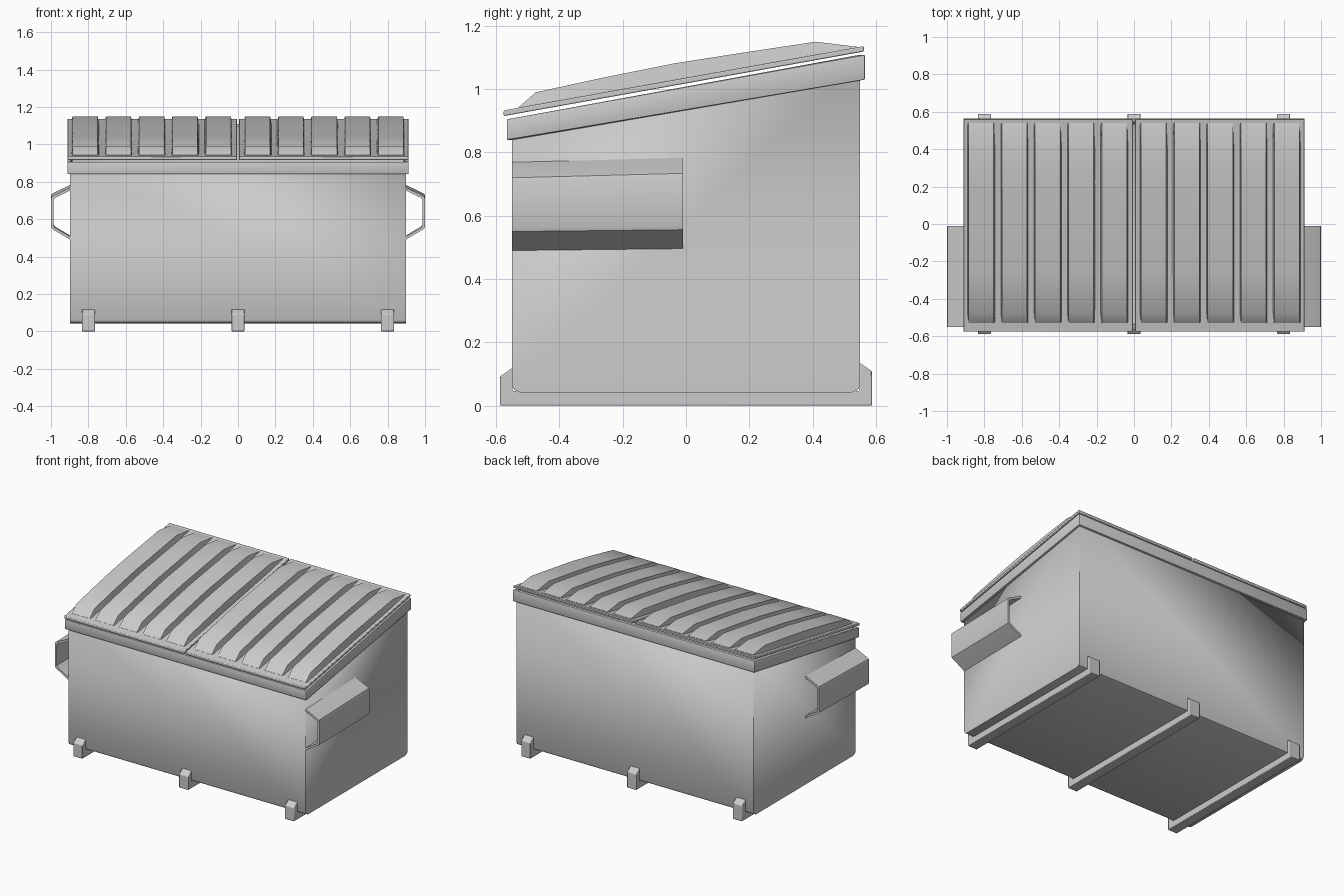
import bpy, bmesh

if "Cube" in bpy.data.objects:
    bpy.data.objects.remove(bpy.data.objects["Cube"])


def loft(name, rings, drop=None, wall=0, bevel=0, smooth=True):
    """Skin equal-length closed rings, cap both ends; optionally open some faces and give thickness."""
    bm = bmesh.new()
    vs = [[bm.verts.new(p) for p in ring] for ring in rings]
    n = len(rings[0])
    for a, b in zip(vs, vs[1:]):
        for i in range(n):
            j = (i + 1) % n
            bm.faces.new((a[i], a[j], b[j], b[i]))
    bm.faces.new(vs[0])
    bm.faces.new(vs[-1])
    bmesh.ops.recalc_face_normals(bm, faces=bm.faces)
    bm.normal_update()
    if drop:
        bmesh.ops.delete(bm, geom=[f for f in bm.faces if drop(f.normal)], context='FACES')
    me = bpy.data.meshes.new(name)
    bm.to_mesh(me)
    bm.free()
    ob = bpy.data.objects.new(name, me)
    bpy.context.collection.objects.link(ob)
    if wall:
        m = ob.modifiers.new("wall", 'SOLIDIFY')
        m.thickness, m.offset, m.use_even_offset = wall, -1, True
    if bevel:
        m = ob.modifiers.new("bevel", 'BEVEL')
        m.width, m.segments, m.limit_method = bevel, 2, 'ANGLE'
    if smooth:
        bpy.ops.object.select_all(action='DESELECT')
        ob.select_set(True)
        bpy.context.view_layer.objects.active = ob
        bpy.ops.object.shade_smooth_by_angle()
    return ob


def prism_x(name, profile, x0, x1, **kw):
    return loft(name, [[(x, y, z) for y, z in profile] for x in (x0, x1)], **kw)


# Hollow bin with rounded lower edges and a sloping open top
prism_x("bin_body",
        [(-0.55, 0.90), (-0.55, 0.065), (-0.543, 0.05), (-0.525, 0.042),
         (0.525, 0.042), (0.543, 0.05), (0.55, 0.065), (0.55, 1.095)],
        -0.897, 0.897, drop=lambda n: n.z > 0.9, wall=0.012)

# Reinforcing rim around the opening
prism_x("top_rim", [(-0.566, 0.84), (0.565, 1.03), (0.565, 1.108), (-0.566, 0.905)],
        -0.912, 0.912, drop=lambda n: abs(n.z) > 0.9, wall=0.02, bevel=0.002)

# Two lids, each with five raised ribs
lid_top = lambda y: 0.933 + 0.179 * (y + 0.575)
rib_line = [(-0.53, 0.942), (-0.475, 0.99), (-0.26, 1.037), (-0.04, 1.081),
            (0.19, 1.117), (0.41, 1.15), (0.54, 1.134)]
for side, sx in (("left", -1), ("right", 1)):
    prism_x("lid_" + side,
            [(-0.576, 0.915), (0.562, 1.119), (0.562, 1.136), (-0.576, 0.933)],
            sx * 0.005, sx * 0.912, bevel=0.004)
    for k in range(5):
        c = sx * (0.105 + 0.178 * k)
        rings = []
        for y, z in rib_line:
            base = lid_top(y) - 0.006
            rings.append([(c - 0.074, y, base), (c + 0.074, y, base),
                          (c + 0.067, y, z), (c - 0.067, y, z)])
        loft(f"lid_rib_{side}_{k + 1}", rings)

    # Open-ended fork sleeve of bent sheet
    section = [(0.895, 0.770), (0.985, 0.727), (0.996, 0.720), (1.0, 0.708), (1.0, 0.562),
               (0.996, 0.550), (0.985, 0.542), (0.895, 0.489),
               (0.895, 0.505), (0.978, 0.554), (0.986, 0.565), (0.986, 0.704),
               (0.978, 0.714), (0.895, 0.754)]
    rear = [(x, z + (0.014 if z > 0.63 else 0.006)) for x, z in section]
    loft("fork_sleeve_" + side,
         [[(sx * x, -0.55, z) for x, z in section],
          [(sx * x, -0.01, z) for x, z in rear]])

# Floor skids with upturned ends
for name, x in (("left", -0.8), ("middle", 0), ("right", 0.8)):
    prism_x("skid_" + name,
            [(-0.588, 0.0), (0.588, 0.0), (0.588, 0.108), (0.548, 0.136),
             (0.548, 0.046), (-0.548, 0.046), (-0.548, 0.12), (-0.588, 0.092)],
            x - 0.035, x + 0.035, bevel=0.004)
